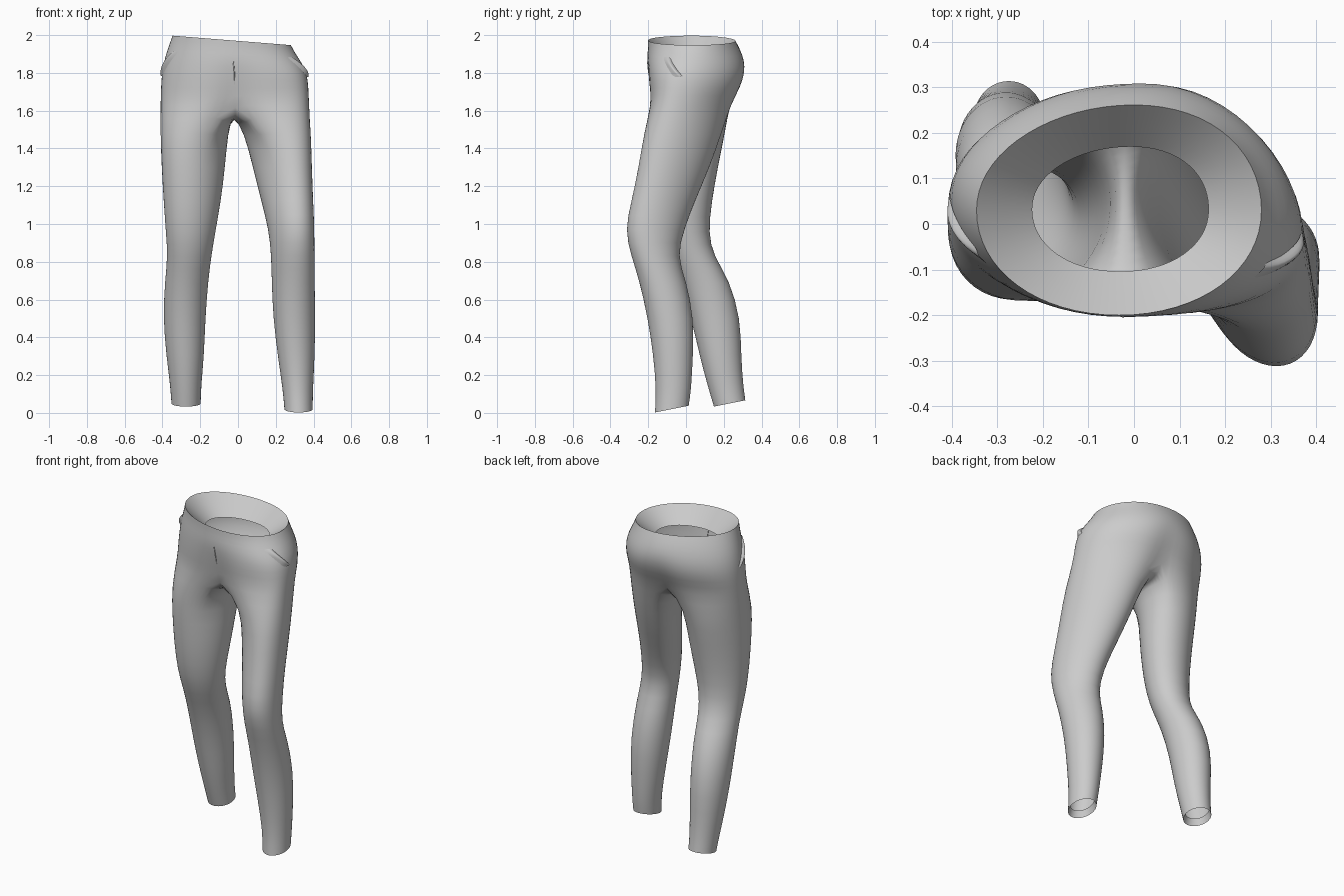
import bpy, bmesh
from math import sin, cos, pi, radians

if bpy.data.objects.get("Cube"):
    bpy.data.objects.remove(bpy.data.objects["Cube"])

fabric = bpy.data.materials.new("grey fabric")
fabric.use_nodes = True
GREY = (0.6, 0.6, 0.6, 1)
fabric.diffuse_color = GREY
fabric.node_tree.nodes["Principled BSDF"].inputs["Base Color"].default_value = GREY

HIP_SIDES, LEG_SIDES = 32, 24
HALF = HIP_SIDES // 2

# Hip sections: height, left/right/front/back limits, centre crease,
# waist tilt, squareness, forward sweep of the left side
HIPS = [
    (1.64, -.412, .378, -.187, .255, .035, 0, .94, .55),
    (1.72, -.41, .375, -.198, .298, .02, 0, .95, .5),
    (1.80, -.405, .368, -.206, .32, .01, -.01, .98, .5),
    (1.87, -.388, .338, -.208, .31, 0, -.04, 1, .4),
    (1.93, -.365, .302, -.202, .285, 0, -.065, 1, .2),
    (1.972, -.348, .282, -.202, .262, 0, -.08, .97, 0),
]
FACING = (1.87, -.225, .165, -.105, .17, 0, -.04, .95, 0)

# Leg sections: height, x limits, y limits
LEFT_LEG = [
    (1.48, .035, .385, -.222, .187),
    (1.3, .08, .39, -.25, .125),
    (1.12, .125, .396, -.287, .045),
    (.97, .165, .403, -.323, -.012),
    (.83, .178, .402, -.288, -.05),
    (.7, .18, .404, -.245, 0),
    (.5, .188, .407, -.2, .04),
    (.3, .213, .404, -.17, .035),
    (.12, .24, .394, -.155, .025),
    (.02, .248, .393, -.162, .012),
]
RIGHT_LEG = [
    (1.48, -.41, -.055, -.17, .205),
    (1.3, -.403, -.07, -.162, .167),
    (1.12, -.392, -.092, -.15, .135),
    (.95, -.38, -.123, -.125, .116),
    (.83, -.37, -.143, -.085, .145),
    (.7, -.385, -.16, -.03, .23),
    (.5, -.395, -.175, .03, .287),
    (.3, -.377, -.182, .075, .29),
    (.15, -.357, -.197, .115, .3),
    (.05, -.35, -.2, .15, .312),
]


def rounded(v, power):
    return (abs(v) ** power) * (1 if v > 0 else -1)


def hip_point(section, angle):
    """Point on a squarish oval; angle 0 is the front, a quarter turn is the left."""
    z, x0, x1, y0, y1, crease, tilt, power, sweep = section
    cx, cy = (x0 + x1) / 2, (y0 + y1) / 2
    dx = rounded(sin(angle), power) * (x1 - x0) / 2
    dy = -rounded(cos(angle), power) * (y1 - y0) / 2
    dy *= 1 - crease * 4 * max(0, 1 - abs(dx) / .12)
    skew = .07 * dx * max(0, -cos(angle)) - sweep * max(0, dx) ** 2
    return (cx + dx, cy + dy + skew, z + tilt * dx)


def hip_between(z, angle, offset):
    """Point on the hip surface at any height, pushed outwards by offset."""
    for low, high in zip(HIPS, HIPS[1:]):
        if low[0] <= z <= high[0]:
            t = (z - low[0]) / (high[0] - low[0])
            s = [a + (b - a) * t for a, b in zip(low, high)]
            x, y, h = hip_point(s, angle)
            return (x + offset * sin(angle), y - offset * cos(angle), h)


def hip_ring(section):
    return [hip_point(section, 2 * pi * i / HIP_SIDES) for i in range(HIP_SIDES)]


def leg_ring(section, side, slope=0, inset=-.003, lift=0):
    """Oval from the inner front round the outside; thighs lean to the outer front."""
    z, x0, x1, y0, y1 = section
    lean = radians(11 if side > 0 else 5) * min(1, max(0, (z - .5) / .7))
    ring = []
    for i in range(LEG_SIDES):
        a = radians(-120) + 2 * pi * i / LEG_SIDES
        dx = cos(a + lean) * ((x1 - x0) / 2 - inset) * side
        dy = sin(a - lean) * ((y1 - y0) / 2 - inset)
        ring.append(((x0 + x1) / 2 + dx, (y0 + y1) / 2 + dy, z + lift + slope * dy))
    return ring


def add_ring(bm, points):
    return [bm.verts.new(p) for p in points]


def bridge(bm, low, high, flip=False, closed=True):
    n = len(low)
    for i in range(n if closed else n - 1):
        j = (i + 1) % n
        quad = [low[i], low[j], high[j], high[i]]
        bm.faces.new(quad[::-1] if flip else quad)


def finish(bm, name):
    mesh = bpy.data.meshes.new(name)
    bm.to_mesh(mesh)
    bm.free()
    mesh.materials.append(fabric)
    for face in mesh.polygons:
        face.use_smooth = True
    obj = bpy.data.objects.new(name, mesh)
    bpy.context.collection.objects.link(obj)
    sub = obj.modifiers.new("smooth cloth", "SUBSURF")
    sub.levels = sub.render_levels = 1


# Trousers: hips, then a shared crotch seam, then both legs
bm = bmesh.new()
rings = [add_ring(bm, hip_ring(s)) for s in HIPS]
for low, high in zip(rings, rings[1:]):
    bridge(bm, low, high)

base = rings[0]
front, back = base[0].co, base[HALF].co
seam_steps = LEG_SIDES - HALF
seam = []
for i in range(1, seam_steps):
    p = back.lerp(front, i / seam_steps)
    dip = sin(pi * i / seam_steps) ** .6
    seam.append(bm.verts.new((p.x - .01 * dip, p.y, p.z - .055 * dip)))

for legs, side in ((LEFT_LEG, 1), (RIGHT_LEG, -1)):
    outer = [base[(side * i) % HIP_SIDES] for i in range(HALF + 1)]
    previous = outer + seam
    for k, section in enumerate(legs):
        slope = .2 if k == len(legs) - 1 else 0
        ring = add_ring(bm, leg_ring(section, side, slope))
        bridge(bm, ring, previous, flip=side < 0)
        previous = ring
finish(bm, "trousers")

# Waist facing: sloping band folded inside the waist
bm = bmesh.new()
bridge(bm, add_ring(bm, hip_ring(FACING)), add_ring(bm, hip_ring(HIPS[-1])), flip=True)
finish(bm, "waist_facing")

# Ankle hems: narrow bands folded up inside each leg
for name, section, side in (("left_hem", LEFT_LEG[-1], 1), ("right_hem", RIGHT_LEG[-1], -1)):
    bm = bmesh.new()
    edge = add_ring(bm, leg_ring(section, side, .2))
    inner = add_ring(bm, leg_ring(section, side, .2, inset=.01, lift=.04))
    bridge(bm, edge, inner, flip=side > 0)
    finish(bm, name)


def surface_strip(name, path, width, height):
    """Thin raised lip following (height, degrees) points on the hips."""
    bm = bmesh.new()
    rows = []
    for k, (z, degrees) in enumerate(path):
        swell = height * sin(pi * (k + .5) / len(path))
        rows.append([hip_between(z, radians(degrees + d * width), h * swell - .002)
                     for d, h in ((-1, 0), (0, 1), (.3, .9), (.6, 0))])
    columns = [add_ring(bm, column) for column in zip(*rows)]
    for a, b in zip(columns, columns[1:]):
        bridge(bm, a, b, closed=False, flip=True)
    finish(bm, name)


# Pocket lips and fly seam
for name, side in (("left_pocket_lip", 1), ("right_pocket_lip", -1)):
    path = [(1.9 - .024 * k, side * (62 + 5 * k)) for k in range(6)]
    surface_strip(name, path, 7 * side, .02)
surface_strip("fly_seam", [(1.86 - .03 * k, 0) for k in range(6)], .6, .008)
